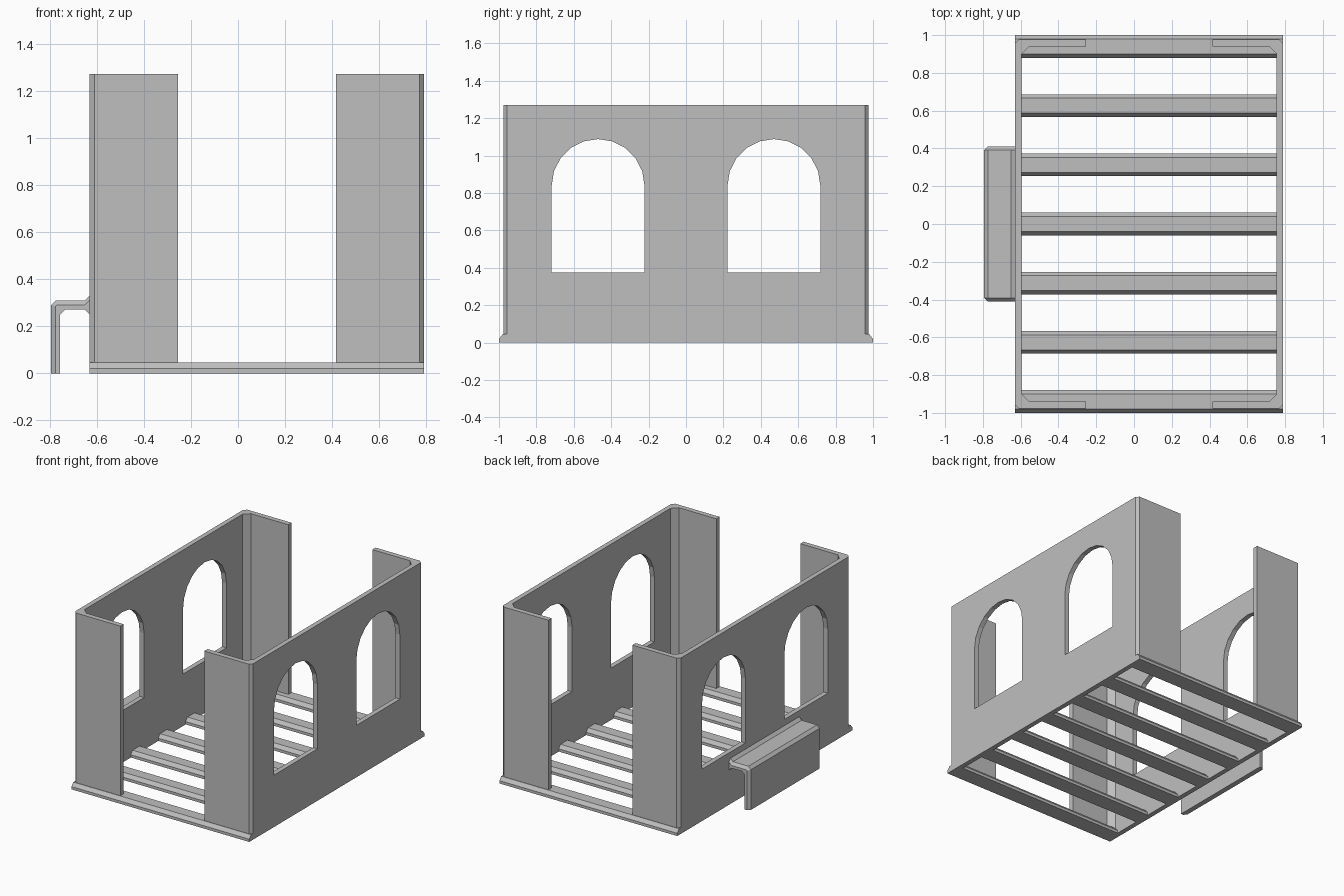
import bpy, bmesh, math

cube = bpy.data.objects.get("Cube")
if cube:
    bpy.data.objects.remove(cube, do_unlink=True)

grey = bpy.data.materials.new("plain grey")
grey.use_nodes = True
grey.diffuse_color = (0.52, 0.52, 0.52, 1)
grey.node_tree.nodes["Principled BSDF"].inputs["Base Color"].default_value = grey.diffuse_color

MID = 0.08                    # centre line between the two long walls
OUT, INN = 0.71, 0.675        # wall faces, measured from that line
END, TOP, BASE = 0.977, 1.27, 0.02


def loft(name, sections):
    """Solid through a list of matching closed sections."""
    bm = bmesh.new()
    rings = [[bm.verts.new(p) for p in s] for s in sections]
    n = len(rings[0])
    for a, b in zip(rings, rings[1:]):
        for i in range(n):
            j = (i + 1) % n
            bm.faces.new((a[i], a[j], b[j], b[i]))
    bm.faces.new(rings[0])
    bm.faces.new(rings[-1])
    bmesh.ops.recalc_face_normals(bm, faces=bm.faces)
    mesh = bpy.data.meshes.new(name)
    bm.to_mesh(mesh)
    bm.free()
    mesh.materials.append(grey)
    obj = bpy.data.objects.new(name, mesh)
    bpy.context.collection.objects.link(obj)
    return obj


def along_x(name, profile, x0, x1):
    return loft(name, [[(x, y, z) for y, z in profile] for x in (x0, x1)])


# Arched window openings, cut through both walls
def arch_cutter(y):
    r, spring = 0.248, 0.84
    arc = [math.pi * i / 10 for i in range(11)]
    shape = [(y - r, 0.375), (y + r, 0.375)]
    shape += [(y + r * math.cos(a), spring + r * math.sin(a)) for a in arc]
    cutter = along_x("window_cutter", shape, -1, 1)
    cutter.hide_render = True
    return cutter


cutters = [arch_cutter(y) for y in (-0.47, 0.47)]

# Long walls with short returns at both ends and chamfered corners
half = [(0.335, 0.94), (0.335, END), (OUT - 0.02, END), (OUT, END - 0.02)]
inner = [(INN, 0.90), (INN - 0.04, 0.94)]
plan = half + [(x, -y) for x, y in reversed(half)]
plan += [(x, -y) for x, y in reversed(inner)] + inner
for side, s in (("left", 1), ("right", -1)):
    wall = loft(side + "_wall", [[(MID + s * x, y, z) for x, y in plan] for z in (BASE, TOP)])
    for cutter in cutters:
        mod = wall.modifiers.new("window", 'BOOLEAN')
        mod.operation = 'DIFFERENCE'
        mod.solver = 'EXACT'
        mod.object = cutter
    bpy.context.view_layer.update()
    evaluated = wall.evaluated_get(bpy.context.evaluated_depsgraph_get())
    cut_mesh = bpy.data.meshes.new_from_object(evaluated)
    wall.modifiers.clear()
    wall.data = cut_mesh
    # Sill closing the wall down to the ground
    a, b = MID + s * INN, MID + s * OUT
    sill = [(a, -0.88), (b, -0.88), (b, 0.88), (a, 0.88)]
    loft(side + "_sill", [[(x, y, z) for x, y in sill] for z in (0, BASE)])

for cutter in cutters:
    bpy.data.objects.remove(cutter, do_unlink=True)

# Floor slats with chamfered top edges; the end ones run under the walls
for i in range(-3, 4):
    y, w = i * 0.3133, 0.06
    reach = OUT if abs(i) == 3 else INN
    slat = [(y - w, 0), (y + w, 0), (y + w, BASE),
            (y + w - 0.02, 0.045), (y - w + 0.02, 0.045), (y - w, BASE)]
    along_x("floor_slat", slat, MID - reach, MID + reach)

# Step bench on the right wall, with bevelled ends
body = [(-0.793, 0), (-0.793, 0.29), (-0.773, 0.31), (-0.65, 0.31), (-0.63, 0.33),
        (-0.63, 0.25), (-0.65, 0.27), (-0.735, 0.27), (-0.755, 0.25), (-0.755, 0)]
tip = [(-0.775, 0), (-0.775, 0.285), (-0.77, 0.29), (-0.65, 0.29), (-0.63, 0.31)] + body[5:]
stations = ((-0.41, tip), (-0.392, body), (0.392, body), (0.41, tip))
loft("side_step", [[(x, y, z) for x, z in shape] for y, shape in stations])
